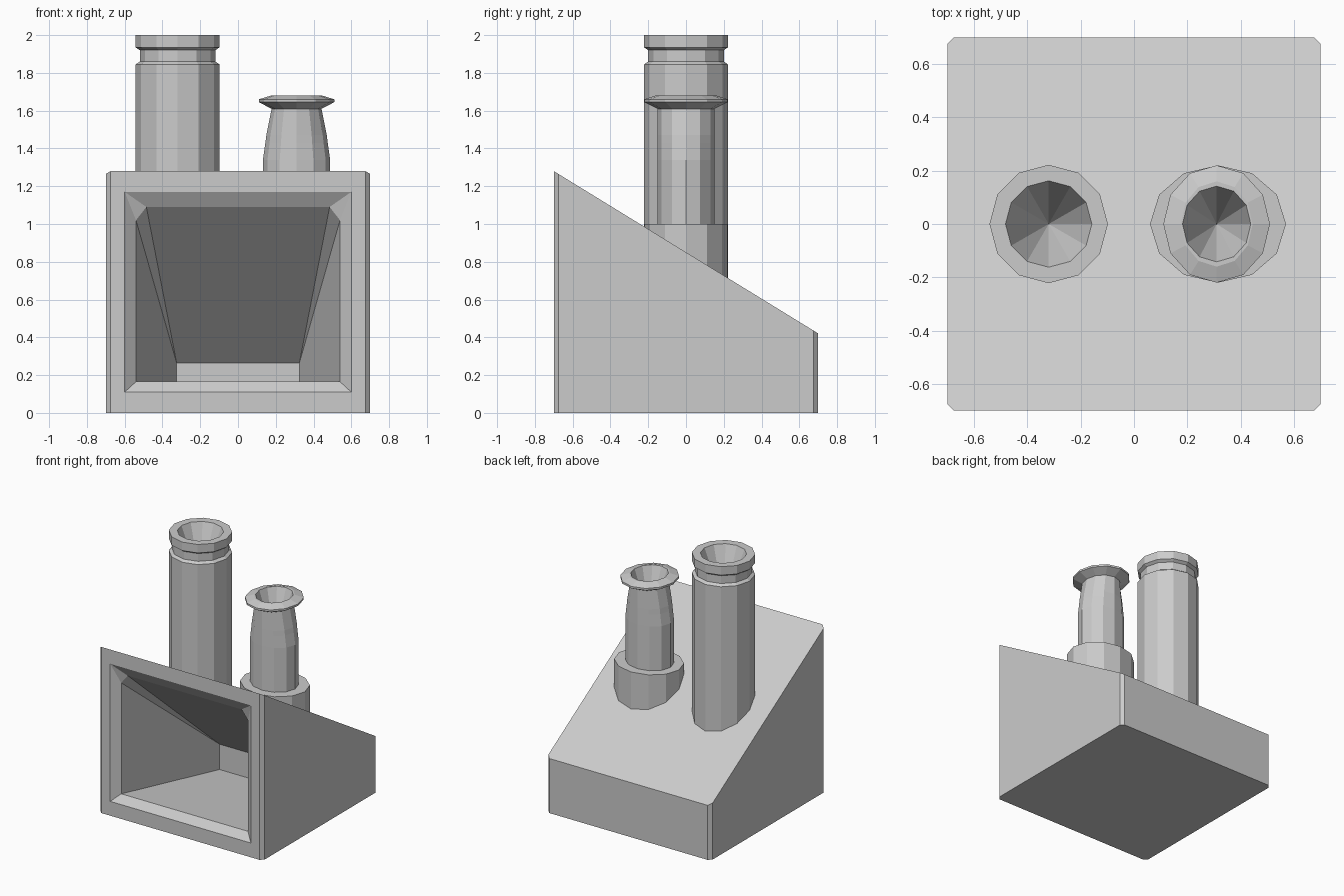
import bpy, bmesh, math

cube = bpy.data.objects.get("Cube")
if cube:
    bpy.data.objects.remove(cube, do_unlink=True)

grey = bpy.data.materials.new("plain grey")
grey.use_nodes = True
grey.diffuse_color = (0.6, 0.6, 0.6, 1)
grey.node_tree.nodes["Principled BSDF"].inputs["Base Color"].default_value = (0.6, 0.6, 0.6, 1)


def finish(bm, name):
    bmesh.ops.recalc_face_normals(bm, faces=bm.faces)
    mesh = bpy.data.meshes.new(name)
    bm.to_mesh(mesh)
    bm.free()
    mesh.materials.append(grey)
    obj = bpy.data.objects.new(name, mesh)
    bpy.context.collection.objects.link(obj)
    return obj


def join_rings(bm, a, b):
    """Quads between two closed rings of equal length."""
    for i in range(len(a)):
        j = (i + 1) % len(a)
        bm.faces.new((a[i], a[j], b[j], b[i]))


def join_corners(bm, rect, ring):
    """Join four corners to an eight-sided ring, a triangle at each corner."""
    for i in range(4):
        j = (i + 1) % 4
        p, q = ring[2 * i], ring[2 * i + 1]
        bm.faces.new((rect[i], p, q))
        bm.faces.new((rect[i], rect[j], ring[2 * j], q))


def roof(y):
    return 1.28 - 0.614 * (y + 0.7)


def build_body():
    bm = bmesh.new()
    half, cut = 0.7, 0.025
    inner = half - cut
    # Plan with trimmed corners, starting along the front edge
    plan = [(-inner, -half), (inner, -half), (half, -inner), (half, inner),
            (inner, half), (-inner, half), (-half, inner), (-half, -inner)]
    low = [bm.verts.new((x, y, 0)) for x, y in plan]
    high = [bm.verts.new((x, y, roof(y))) for x, y in plan]
    bm.faces.new(low)
    bm.faces.new(high)
    for i in range(1, 8):
        j = (i + 1) % 8
        bm.faces.new((low[i], low[j], high[j], high[i]))

    # Front frame around the opening
    def rect(x, z0, z1, y):
        return [bm.verts.new(c) for c in ((-x, y, z0), (x, y, z0), (x, y, z1), (-x, y, z1))]

    frame = rect(0.6, 0.11, 1.17, -half)
    join_rings(bm, [low[0], low[1], high[1], high[0]], frame)

    # Bevelled lip, then the tapering recess
    lip = [(-0.54, 0.165), (-0.485, 0.165), (0.485, 0.165), (0.54, 0.165),
           (0.54, 1.02), (0.485, 1.09), (-0.485, 1.09), (-0.54, 1.02)]
    ring = [bm.verts.new((x, -0.65, z)) for x, z in lip]
    join_corners(bm, frame, ring)
    back = rect(0.325, 0.07, 0.265, 0.24)
    join_corners(bm, back, ring)
    bm.faces.new(back)
    return finish(bm, "hollow_wedge_body")


def build_pipe(name, cx, profile, apex=None, sides=12):
    """Stack of elliptical rings (x radius, y radius, height), ending in a cone pit."""
    bm = bmesh.new()
    rings = []
    for rx, ry, z in profile:
        angles = [math.tau * i / sides for i in range(sides)]
        rings.append([bm.verts.new((cx + rx * math.cos(a), ry * math.sin(a), z)) for a in angles])
    for a, b in zip(rings, rings[1:]):
        join_rings(bm, a, b)
    bm.faces.new(rings[0])
    if apex is None:
        bm.faces.new(rings[-1])
    else:
        tip = bm.verts.new((cx, 0, apex))
        for i in range(sides):
            bm.faces.new((rings[-1][i], rings[-1][(i + 1) % sides], tip))
    return finish(bm, name)


build_body()

# Tall pipe with a grooved neck
tall = [(0.222, 0.70), (0.222, 1.845), (0.2, 1.86), (0.2, 1.92),
        (0.222, 1.935), (0.222, 2.0), (0.162, 2.0)]
build_pipe("tall_pipe", -0.32, [(r, r, z) for r, z in tall], apex=1.6)

# Short pipe: collar on the slope, tapered neck, flared rim
build_pipe("short_pipe_collar", 0.315, [(0.255, 0.22, 0.70), (0.255, 0.22, 1.0)])
build_pipe("short_pipe", 0.31, [
    (0.178, 0.15, 0.98), (0.178, 0.15, 1.34), (0.165, 0.15, 1.43), (0.16, 0.15, 1.47),
    (0.132, 0.15, 1.61), (0.2, 0.22, 1.645), (0.2, 0.22, 1.66),
    (0.135, 0.16, 1.68), (0.128, 0.142, 1.68)], apex=1.3)
